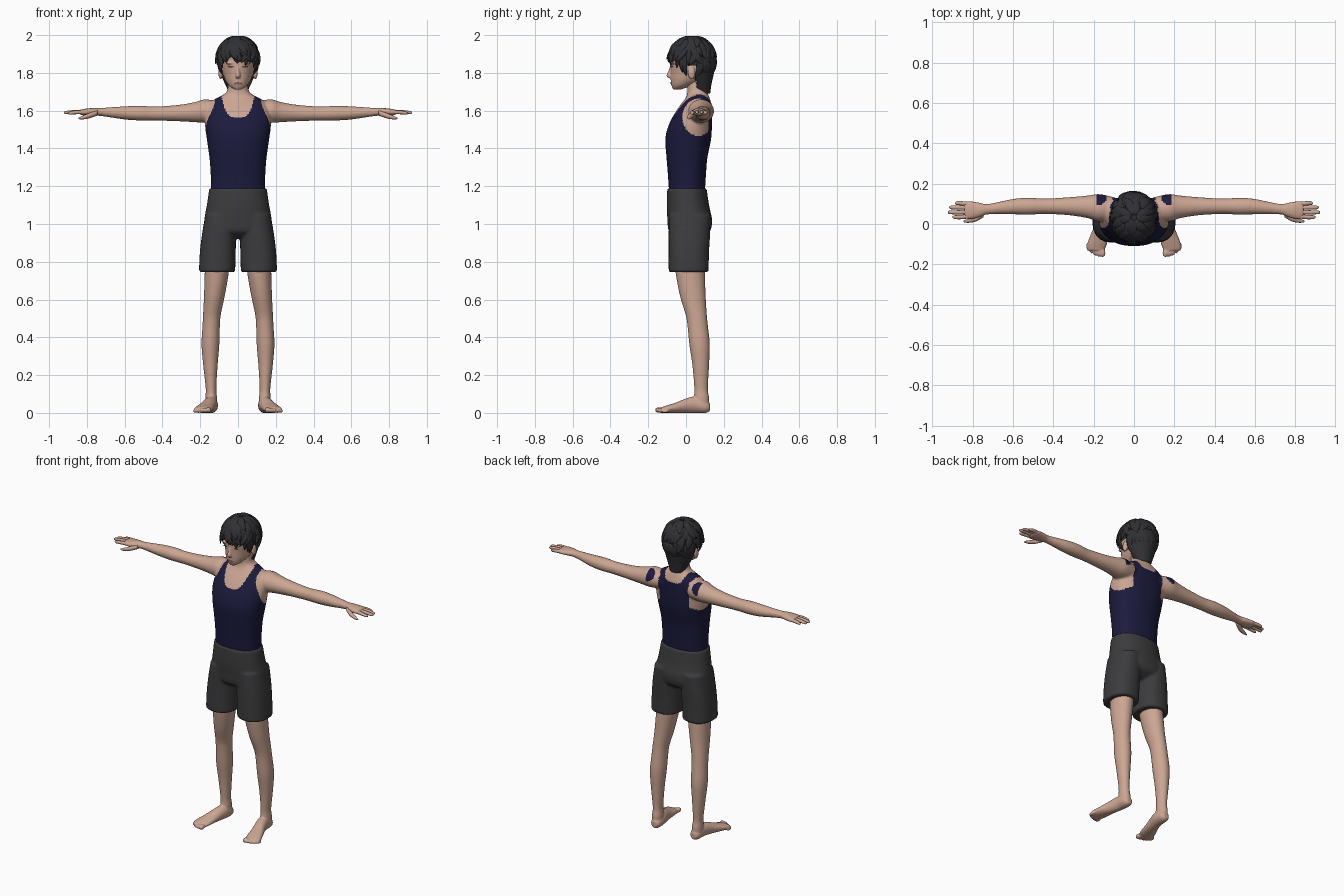
import bpy, bmesh, math, random
from mathutils import Vector

random.seed(4)
if "Cube" in bpy.data.objects:
    bpy.data.objects.remove(bpy.data.objects["Cube"])


def material(name, r, g, b):
    m = bpy.data.materials.new(name)
    m.use_nodes = True
    m.diffuse_color = (r, g, b, 1)
    m.node_tree.nodes["Principled BSDF"].inputs["Base Color"].default_value = (r, g, b, 1)
    return m


SKIN = material("skin", 0.60, 0.38, 0.29)
LIP = material("lip", 0.46, 0.24, 0.19)
LASH = material("lash", 0.10, 0.06, 0.05)
HAIR = material("hair", 0.03, 0.03, 0.035)
SHIRT = material("navy shirt", 0.011, 0.011, 0.047)
SHORTS = material("grey shorts", 0.045, 0.045, 0.048)

X, Y, Z = Vector((1, 0, 0)), Vector((0, 1, 0)), Vector((0, 0, 1))
PLANES = {"X": (Y, Z), "Y": (X, Z), "Z": (X, Y)}


def finish(bm, name, mat):
    bmesh.ops.recalc_face_normals(bm, faces=bm.faces)
    me = bpy.data.meshes.new(name)
    bm.to_mesh(me)
    bm.free()
    me.materials.append(mat)
    me.polygons.foreach_set("use_smooth", [True] * len(me.polygons))
    ob = bpy.data.objects.new(name, me)
    bpy.context.collection.objects.link(ob)
    return ob


def catmull(a, b, c, d, t):
    return 0.5 * (2 * b + (c - a) * t + (2 * a - 5 * b + 4 * c - d) * t * t
                  + (3 * b - a - 3 * c + d) * t ** 3)


def loft(bm, rings, axis="Z", side=1, sides=32, steps=5, power=2.0):
    """Skin smooth oval sections (x, y, z, half width, half depth)."""
    u, v = PLANES[axis]
    n, rows = len(rings), []
    samples = [i / steps for i in range((n - 1) * steps + 1)]
    for s in samples:
        i = min(int(s), n - 2)
        near = [rings[max(0, min(n - 1, i + k))] for k in (-1, 0, 1, 2)]
        x, y, z, ru, rv = (catmull(*q, s - i) for q in zip(*near))
        row = []
        for k in range(sides):
            a = math.tau * k / sides
            c, d = math.cos(a), math.sin(a)
            p = (Vector((x, y, z)) + u * math.copysign(abs(c) ** (2 / power), c) * ru
                 + v * math.copysign(abs(d) ** (2 / power), d) * rv)
            p.x *= side
            row.append(bm.verts.new(p))
        rows.append(row)
    bridge(bm, rows)


def bridge(bm, rows):
    n = len(rows[0])
    for a, b in zip(rows, rows[1:]):
        for k in range(n):
            bm.faces.new((a[k], a[(k + 1) % n], b[(k + 1) % n], b[k]))
    bm.faces.new(rows[0])
    bm.faces.new(rows[-1])


def ball(bm, centre, radii):
    made = bmesh.ops.create_uvsphere(bm, u_segments=16, v_segments=10, radius=1)
    for vert in made["verts"]:
        vert.co = Vector(centre) + Vector(a * b for a, b in zip(vert.co, radii))


def fuse(ob, voxel, smooth):
    """Weld overlapping volumes into one smooth skin."""
    m = ob.modifiers.new("weld", "REMESH")
    m.mode, m.voxel_size, m.use_smooth_shade = "VOXEL", voxel, True
    s = ob.modifiers.new("soften", "SMOOTH")
    s.iterations = smooth
    bpy.context.view_layer.objects.active = ob
    for name in ("weld", "soften"):
        bpy.ops.object.modifier_apply(modifier=name)


# Torso, neck and arms in one skin
bm = bmesh.new()
loft(bm, [(0, .005, 1.14, .143, .093), (0, .005, 1.25, .144, .1), (0, .005, 1.35, .151, .108),
          (0, .012, 1.45, .165, .121), (0, .022, 1.52, .174, .115), (0, .037, 1.58, .17, .1),
          (0, .053, 1.63, .152, .083), (0, .06, 1.658, .128, .068), (0, .062, 1.678, .09, .059),
          (0, .06, 1.70, .06, .053), (0, .055, 1.75, .051, .05), (0, .05, 1.79, .048, .048)],
     sides=64, power=2.25)
for side in (1, -1):
    loft(bm, [(.09, .08, 1.595, .05, .05), (.17, .08, 1.598, .068, .062), (.23, .085, 1.592, .056, .053),
              (.32, .088, 1.587, .045, .043), (.44, .088, 1.585, .038, .037), (.52, .088, 1.587, .042, .039),
              (.60, .086, 1.588, .038, .035), (.72, .074, 1.593, .026, .022), (.76, .07, 1.594, .035, .021),
              (.81, .068, 1.592, .046, .018), (.84, .07, 1.592, .042, .013)], "X", side)
body = finish(bm, "torso_and_arms", SKIN)
fuse(body, 0.007, 4)
body.data.materials.append(SHIRT)
for face in body.data.polygons:
    x, y, z = face.center
    x = abs(x)
    armhole = x > .185 or (x > .105 and ((y - .066) / .085) ** 2 + ((z - 1.565) / .098) ** 2 < 1)
    scoop = (1.565 if y < .05 else 1.625) + .1 * (x / .085) ** 4
    neck = x < .085 and z > scoop
    face.material_index = 0 if armhole or neck else 1

# Fingers and thumbs
for side, label in ((1, "left"), (-1, "right")):
    bm = bmesh.new()
    for y, tip, dz in ((.034, .9, -.003), (.058, .922, 0), (.082, .916, 0), (.103, .888, -.003)):
        root = .068 + (y - .068) * .85
        loft(bm, [(.815, root, 1.592, .011, .011), (.86, y, 1.594 + dz, .0105, .01),
                  (tip - .01, y, 1.59 + dz, .009, .008), (tip, y, 1.589 + dz, .003, .003)],
             "X", side, 12, 4)
    loft(bm, [(.745, .05, 1.588, .016, .014), (.785, .027, 1.574, .015, .014),
              (.82, .017, 1.564, .011, .01), (.845, .013, 1.559, .004, .004)], "X", side, 12, 4)
    finish(bm, label + "_fingers", SKIN)

    # Leg, foot and toes
    bm = bmesh.new()
    loft(bm, [(.108, .02, .84, .064, .08), (.112, .022, .75, .064, .078), (.125, .036, .62, .055, .068),
              (.138, .054, .52, .047, .056), (.142, .062, .46, .046, .054), (.146, .072, .36, .047, .054),
              (.146, .078, .25, .038, .044), (.143, .08, .13, .028, .036), (.142, .082, .08, .031, .04),
              (.142, .085, .03, .03, .038)], "Z", side)
    loft(bm, [(.14, .127, .03, .018, .02), (.14, .105, .033, .032, .033), (.143, .05, .043, .036, .043),
              (.155, 0, .038, .038, .038), (.17, -.05, .028, .044, .028), (.183, -.1, .02, .049, .02),
              (.189, -.13, .015, .042, .015)], "Y", side)
    for i in range(5):
        size = .015 - .0015 * i
        ball(bm, (side * (.156 + .018 * i), -.143 + .002 * i * i, size), (size, .022, size))
    leg = finish(bm, label + "_leg", SKIN)
    fuse(leg, 0.005, 3)

# Shorts
bm = bmesh.new()
loft(bm, [(0, .005, 1.19, .152, .104), (0, .01, 1.10, .165, .112), (0, .02, 1.02, .178, .118),
          (0, .018, .96, .165, .108), (0, .018, .925, .09, .06)], sides=48, power=2.2)
for side in (1, -1):
    loft(bm, [(.09, .02, 1.05, .083, .11), (.1, .018, .95, .09, .11), (.107, .015, .85, .095, .107),
              (.111, .014, .745, .096, .106)], "Z", side, power=2.3)
shorts = finish(bm, "shorts", SHORTS)
fuse(shorts, 0.008, 4)

# Head with nose, brow and ears
bm = bmesh.new()
loft(bm, [(0, -.047, 1.712, .018, .02), (0, -.027, 1.73, .045, .049), (0, .005, 1.76, .067, .086),
          (0, .03, 1.80, .081, .112), (0, .035, 1.85, .09, .12), (0, .035, 1.90, .092, .118),
          (0, .035, 1.95, .07, .09), (0, .035, 1.975, .03, .04)])
loft(bm, [(0, -.075, 1.842, .008, .008), (0, -.083, 1.81, .009, .01), (0, -.088, 1.785, .013, .016),
          (0, -.08, 1.772, .011, .011)], sides=16)
ball(bm, (0, -.073, 1.746), (.024, .009, .011))
for side in (1, -1):
    ball(bm, (side * .092, .03, 1.80), (.012, .02, .034))
    ball(bm, (side * .036, -.068, 1.853), (.032, .014, .008))
head = finish(bm, "head", SKIN)
fuse(head, 0.004, 3)

# Lips and eyelashes
bm = bmesh.new()
ball(bm, (0, -.078, 1.747), (.02, .006, .004))
finish(bm, "lips", LIP)
bm = bmesh.new()
for side in (1, -1):
    ball(bm, (side * .036, -.075, 1.832), (.017, .006, .0022))
finish(bm, "eyelashes", LASH)

# Hair cap, trimmed around the face
bm = bmesh.new()
loft(bm, [(0, .088, 1.69, .045, .04), (0, .072, 1.74, .068, .063), (0, .048, 1.80, .094, .1),
          (0, .034, 1.86, .106, .122), (0, .033, 1.92, .105, .12), (0, .033, 1.96, .083, .093),
          (0, .033, 1.985, .042, .046), (0, .033, 1.991, .01, .01)], sides=48, steps=6)
bare = []
for f in bm.faces:
    c = f.calc_center_median()
    line = 1.885 if c.y < -.03 else 1.84 if c.y < .055 else 1.68
    if c.z < line:
        bare.append(f)
bmesh.ops.delete(bm, geom=bare, context="FACES")
finish(bm, "hair_cap", HAIR)


def lock(bm, azimuth, top, bottom, width, sway, flick):
    """One flat tapering lock lying over the skull, aimed down from the crown."""
    rows, steps = [], 7
    for i in range(steps + 1):
        t = i / steps
        a = math.radians(azimuth + sway * t * t)
        e = math.radians(top + (bottom - top) * t)
        out = Vector((math.sin(a) * math.cos(e), -math.cos(a) * math.cos(e), math.sin(e)))
        across = Vector((math.cos(a), math.sin(a), 0))
        centre = Vector((0, .033, 1.867)) + Vector((out.x * .106, out.y * .12, out.z * .12))
        centre += out * (.004 + flick * t ** 3)
        w = width * (math.sin(math.pi * (.15 + .85 * t)) ** .7 if t < 1 else 0) + .0008
        rows.append([bm.verts.new(centre + across * w * math.cos(q) + out * w * .4 * math.sin(q))
                     for q in (math.tau * k / 6 for k in range(6))])
    bridge(bm, rows)


# Layered locks: crown, sides, nape and fringe
bm = bmesh.new()
jitter = random.uniform
for count, top, bottom, width in ((9, 84, 35, .026), (15, 62, 10, .027), (20, 35, -12, .024)):
    for i in range(count):
        a = 360 * i / count + jitter(-8, 8)
        front = abs((a + 180) % 360 - 180) < 60
        low = max(bottom, 0) if front else bottom
        lock(bm, a, top, low + jitter(-7, 7), width, jitter(-24, 24), jitter(0, .014))
for i in range(15):
    a = 115 + 130 * i / 14
    lock(bm, a, 8, -50 + jitter(-8, 8), .022, jitter(-12, 12), jitter(-.004, .008))
for i in range(9):
    a = -56 + 14 * i
    lock(bm, a, 48, 1 - abs(a) * .22 + jitter(-9, 5), .019, jitter(-16, 16), jitter(-.006, .006))
for side in (1, -1):
    for a, low in ((62, -32), (70, -42), (108, -45)):
        lock(bm, side * a, 15, low, .014, 0, 0)
finish(bm, "hair_locks", HAIR)
